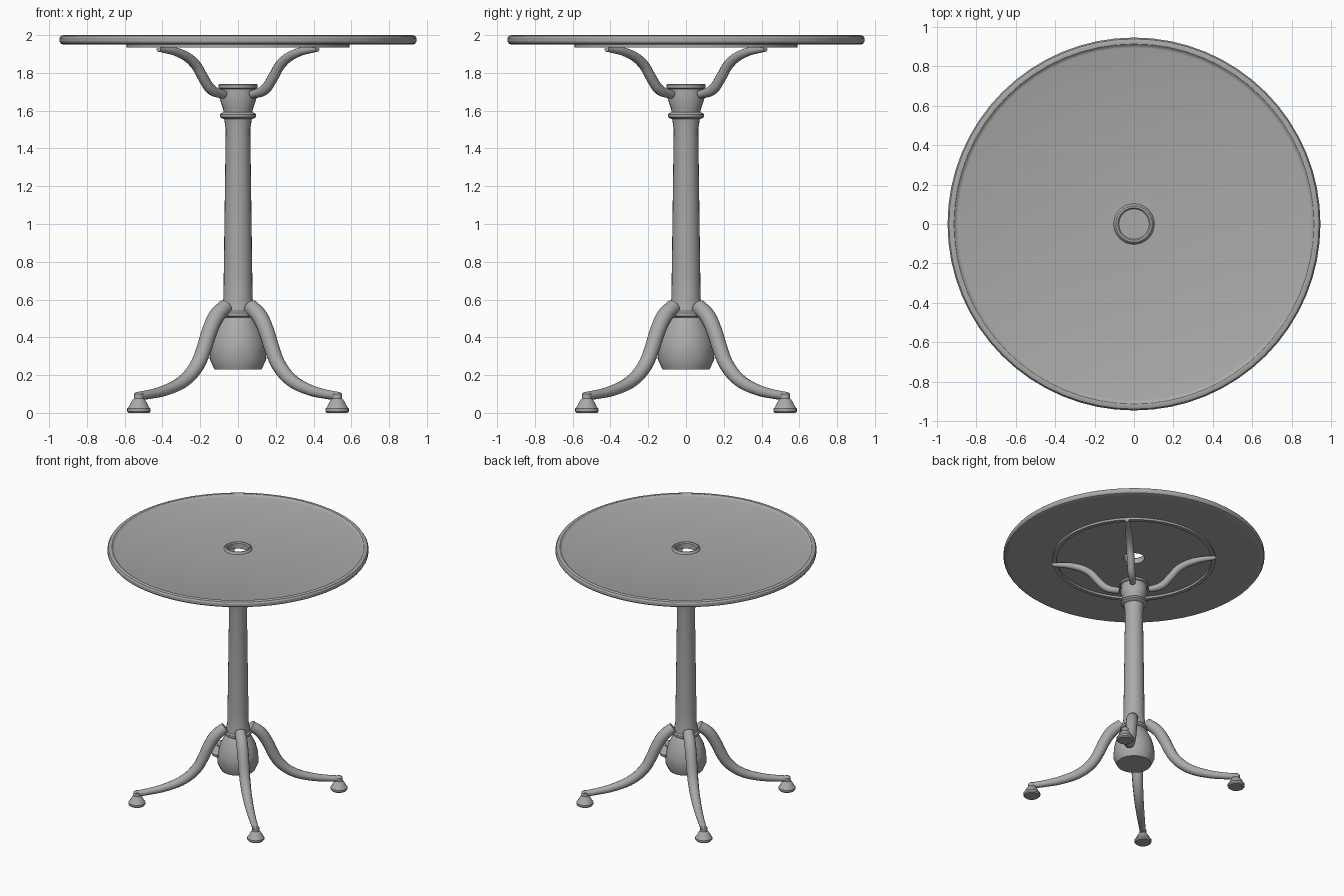
import bpy, math

if "Cube" in bpy.data.objects:
    bpy.data.objects.remove(bpy.data.objects["Cube"])

metal = bpy.data.materials.new("grey metal")
metal.diffuse_color = (0.4, 0.4, 0.4, 1)
metal.use_nodes = True
metal.node_tree.nodes["Principled BSDF"].inputs["Base Color"].default_value = metal.diffuse_color
R2 = math.sqrt(2)


def finish(ob, angle=30):
    ob.data.materials.append(metal)
    bpy.ops.object.select_all(action='DESELECT')
    ob.select_set(True)
    bpy.context.view_layer.objects.active = ob
    bpy.ops.object.shade_smooth_by_angle(angle=math.radians(angle))


def lathe(name, profile, seg, loc=(0, 0, 0), closed=False, caps=True):
    """Spin an (r, z) profile, listed bottom to top on the outside, around z."""
    n = len(profile)
    verts = [(r * math.cos(2 * math.pi * s / seg), r * math.sin(2 * math.pi * s / seg), z)
             for r, z in profile for s in range(seg)]
    faces = []
    for i in range(n if closed else n - 1):
        j = (i + 1) % n
        for s in range(seg):
            t = (s + 1) % seg
            faces.append((i * seg + s, i * seg + t, j * seg + t, j * seg + s))
    if caps and not closed:
        faces.append(tuple(reversed(range(seg))))
        faces.append(tuple(range((n - 1) * seg, n * seg)))
    me = bpy.data.meshes.new(name)
    me.from_pydata(verts, [], faces)
    ob = bpy.data.objects.new(name, me)
    ob.location = loc
    bpy.context.collection.objects.link(ob)
    finish(ob)
    return ob


def tube(name, path, angle):
    """Smooth tapered bar through (r, z, radius) points in a vertical plane."""
    cu = bpy.data.curves.new(name, 'CURVE')
    cu.dimensions = '3D'
    cu.bevel_depth = 1.0
    cu.bevel_resolution = 4
    cu.use_fill_caps = True
    cu.resolution_u = 4
    sp = cu.splines.new('BEZIER')
    sp.bezier_points.add(len(path) - 1)
    for p, (r, z, rad) in zip(sp.bezier_points, path):
        p.co = (r, 0, z)
        p.radius = rad
        p.handle_left_type = p.handle_right_type = 'AUTO'
    ob = bpy.data.objects.new(name, cu)
    ob.rotation_euler.z = angle
    bpy.context.collection.objects.link(ob)
    bpy.ops.object.select_all(action='DESELECT')
    ob.select_set(True)
    bpy.context.view_layer.objects.active = ob
    bpy.ops.object.convert(target='MESH')
    finish(bpy.context.object, 40)


# round top with rolled rim, shallow recess and a rimmed centre hole
lathe("table_top", [
    (0.075, 1.95), (0.905, 1.95), (0.925, 1.95), (0.938, 1.955), (0.945, 1.966),
    (0.945, 1.984), (0.938, 1.995), (0.925, 2.0), (0.912, 1.998), (0.902, 1.988),
    (0.893, 1.985), (0.103, 1.985), (0.1, 1.993), (0.092, 2.0), (0.082, 2.0), (0.075, 1.992),
], 64, closed=True)

# flat ring that carries the top
lathe("support_ring", [(0.56, 1.934), (0.59, 1.934), (0.59, 1.951), (0.56, 1.951)], 64, closed=True)

# column with bulb foot, collar and flared head
lathe("column", [
    (0.125, 0.23), (0.15, 0.285), (0.146, 0.36), (0.128, 0.43), (0.095, 0.495),
    (0.088, 0.505), (0.098, 0.512), (0.098, 0.53), (0.088, 0.54), (0.078, 0.60),
    (0.076, 0.70), (0.065, 1.50), (0.073, 1.555), (0.088, 1.56), (0.096, 1.567),
    (0.096, 1.58), (0.088, 1.588), (0.076, 1.592), (0.079, 1.61), (0.098, 1.665),
    (0.092, 1.70), (0.094, 1.715), (0.104, 1.72), (0.104, 1.735), (0.098, 1.742),
], 24)

leg_path = [(0.065, 0.565, 0.040), (0.115, 0.51, 0.043), (0.155, 0.42, 0.042),
            (0.18, 0.34, 0.041), (0.215, 0.255, 0.039), (0.28, 0.175, 0.035),
            (0.37, 0.125, 0.030), (0.46, 0.10, 0.025), (0.535, 0.088, 0.022)]
arm_path = [(0.075, 1.685, 0.022), (0.14, 1.71, 0.028), (0.185, 1.775, 0.028),
            (0.23, 1.85, 0.027), (0.31, 1.905, 0.024), (0.42, 1.927, 0.015)]

# four legs, feet and top arms on the diagonals
for k in range(4):
    a = math.pi / 4 + k * math.pi / 2
    tube(f"leg_{k + 1}", [(x * R2, z, r) for x, z, r in leg_path], a)
    tube(f"arm_{k + 1}", [(x * R2, z, r) for x, z, r in arm_path], a)
    d = 0.525 * R2
    lathe(f"foot_{k + 1}", [
        (0.055, 0.0), (0.062, 0.008), (0.062, 0.022), (0.055, 0.03), (0.034, 0.068),
        (0.026, 0.075), (0.026, 0.10), (0.018, 0.108),
    ], 20, loc=(d * math.cos(a), d * math.sin(a), 0))
